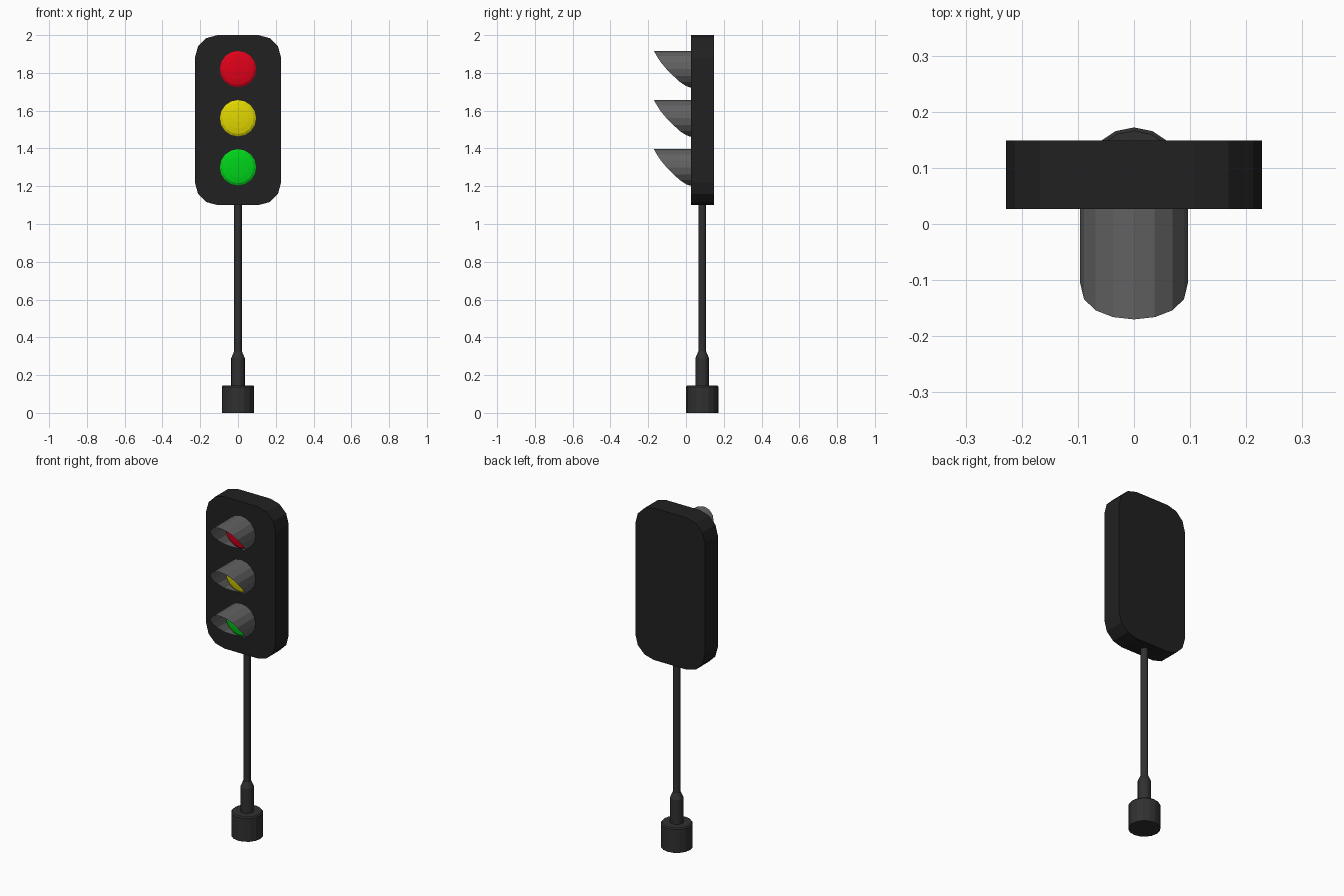
import bpy, bmesh
from math import sin, cos, pi, radians

if "Cube" in bpy.data.objects:
    bpy.data.objects.remove(bpy.data.objects["Cube"])

SIDES = 16
POLE_Y = 0.086
FRONT, BACK = 0.027, 0.149


def material(name, rgb):
    m = bpy.data.materials.new(name)
    m.diffuse_color = (*rgb, 1)
    m.use_nodes = True
    m.node_tree.nodes["Principled BSDF"].inputs["Base Color"].default_value = m.diffuse_color
    return m


def finish(name, bm, mat):
    me = bpy.data.meshes.new(name)
    bm.to_mesh(me)
    bm.free()
    ob = bpy.data.objects.new(name, me)
    bpy.context.collection.objects.link(ob)
    me.materials.append(mat)
    return ob


def skin(name, rings, mat, caps=(False, False)):
    """Bridge closed rings of points, optionally capping first and last."""
    bm = bmesh.new()
    vs = [[bm.verts.new(p) for p in r] for r in rings]
    for a, b in zip(vs, vs[1:]):
        for i in range(len(a)):
            j = (i + 1) % len(a)
            bm.faces.new((a[i], a[j], b[j], b[i]))
    if caps[0]:
        bm.faces.new(vs[0][::-1])
    if caps[1]:
        bm.faces.new(vs[-1])
    bmesh.ops.recalc_face_normals(bm, faces=bm.faces)
    return finish(name, bm, mat)


def post_part(name, profile, mat):
    rings = [[(r * sin(2 * pi * i / SIDES), POLE_Y + r * cos(2 * pi * i / SIDES), z)
              for i in range(SIDES)] for r, z in profile]
    return skin(name, rings, mat, (True, True))


black = material("housing_black", (0.015, 0.015, 0.015))
dark = material("post_dark", (0.03, 0.03, 0.03))
grey = material("hood_grey", (0.12, 0.12, 0.12))

# Weighted foot, sleeve and pole
post_part("foot", [(0.086, 0), (0.086, 0.138), (0.08, 0.145)], dark)
post_part("sleeve", [(0.036, 0.14), (0.036, 0.29), (0.021, 0.325)], dark)
post_part("pole", [(0.02, 0.3), (0.02, 1.12)], dark)

# Housing: rounded rectangle, three segments per corner
R, HW, Z0, Z1 = 0.12, 0.228, 1.10, 2.0
outline = []
for k, (cx, cz) in enumerate([(HW - R, Z1 - R), (R - HW, Z1 - R),
                              (R - HW, Z0 + R), (HW - R, Z0 + R)]):
    for s in range(4):
        a = radians(90 * k + 30 * s)
        outline.append((cx + R * cos(a), cz + R * sin(a)))
skin("housing", [[(x, y, z) for x, z in outline] for y in (FRONT, BACK)],
     black, (True, True))

# Lamps: shallow domed lens under a swept open hood
RAD = 0.096
reach = [-0.17, -0.166, -0.154, -0.134, -0.103, -0.066, -0.032, 0.0, 0.02]
lamps = [("red", 1.82, (0.75, 0.0, 0.01)), ("yellow", 1.56, (0.75, 0.68, 0.0)),
         ("green", 1.30, (0.0, 0.65, 0.01))]
for colour, zc, rgb in lamps:
    def ring(r, y):
        return [(r * sin(2 * pi * i / SIDES), y, zc + r * cos(2 * pi * i / SIDES))
                for i in range(SIDES)]

    dome = [(RAD * cos(t), 0.022 - 0.016 * sin(t))
            for t in (0, radians(30), radians(55), radians(78))]
    skin(colour + "_lens", [ring(RAD, FRONT + 0.005)] + [ring(r, y) for r, y in dome],
         material(colour + "_light", rgb), (False, True))

    edge = [(x, reach[min(i, SIDES - i)], z)
            for i, (x, _, z) in enumerate(ring(RAD + 0.0005, 0))]
    skin(colour + "_hood", [ring(RAD + 0.0005, FRONT + 0.005), edge], grey)
